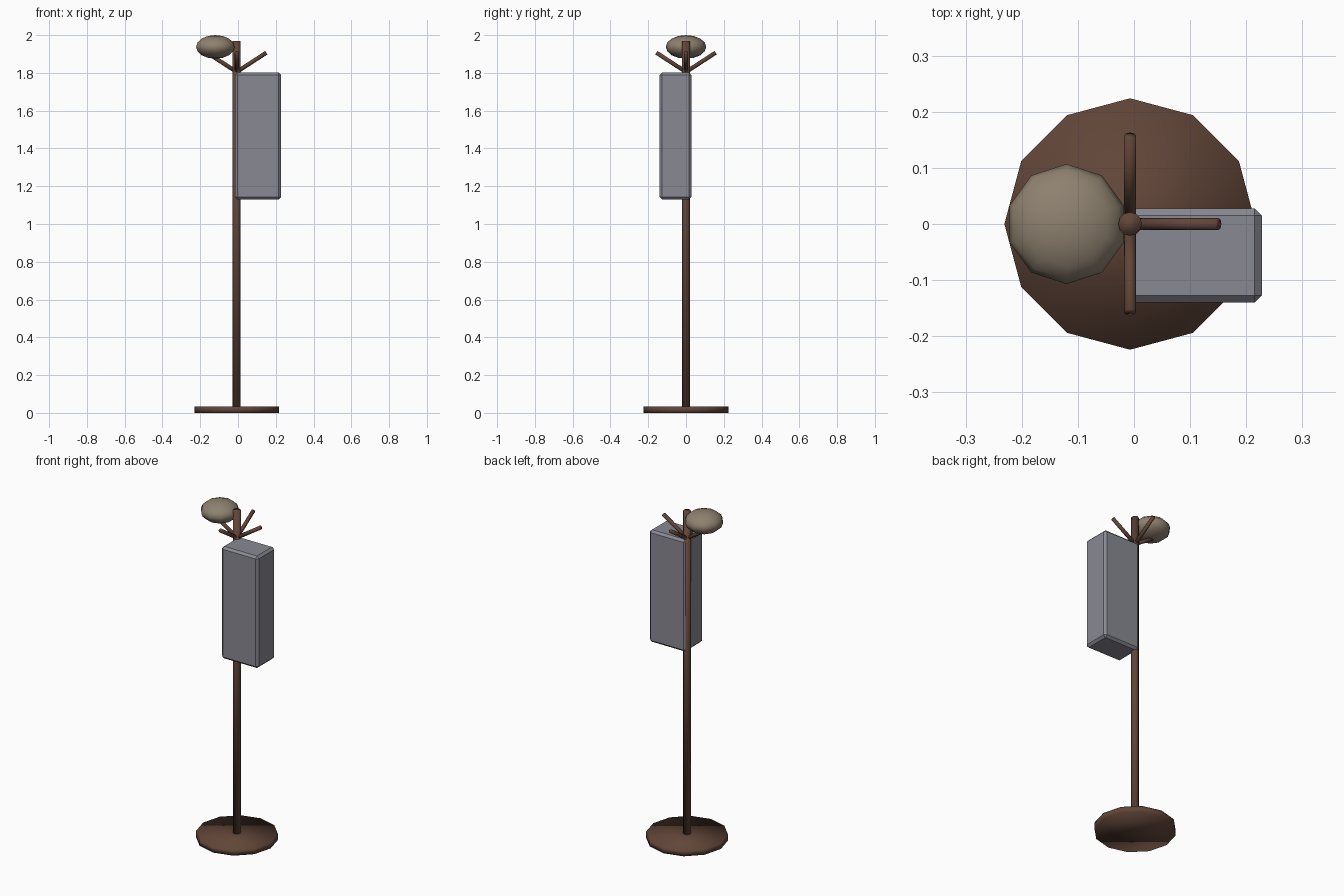
import bpy
from math import pi
from mathutils import Vector

cube = bpy.data.objects.get("Cube")
if cube:
    bpy.data.objects.remove(cube, do_unlink=True)

POLE_X = -0.007


def make_material(name, rgb):
    mat = bpy.data.materials.new(name)
    mat.use_nodes = True
    mat.diffuse_color = (*rgb, 1)
    mat.node_tree.nodes["Principled BSDF"].inputs["Base Color"].default_value = (*rgb, 1)
    return mat


def finish(name, mat, smooth=True):
    obj = bpy.context.object
    obj.name = name
    obj.data.materials.append(mat)
    if smooth:
        bpy.ops.object.shade_smooth()
    return obj


def rod(name, start, end, radius, sides, mat):
    start, end = Vector(start), Vector(end)
    axis = end - start
    bpy.ops.mesh.primitive_cylinder_add(
        vertices=sides, radius=radius, depth=axis.length,
        location=(start + end) / 2,
        rotation=axis.to_track_quat('Z', 'Y').to_euler())
    return finish(name, mat)


brown = make_material("dark brown", (0.12, 0.06, 0.04))
grey = make_material("cool grey", (0.25, 0.25, 0.29))
tan = make_material("dusty tan", (0.27, 0.22, 0.16))

# Base disc and upright pole
rod("base", (POLE_X, 0, 0), (POLE_X, 0, 0.035), 0.224, 12, brown)
rod("pole", (POLE_X, 0, 0.015), (POLE_X, 0, 1.97), 0.021, 12, brown)

# Four pegs slanting up and out from the pole
for side, dx, dy in (("left", 1, 0), ("right", -1, 0), ("back", 0, 1), ("front", 0, -1)):
    rod(side + "_peg", (POLE_X, 0, 1.805),
        (POLE_X + 0.157 * dx, 0.157 * dy, 1.907), 0.011, 8, brown)

# Hanging block with chamfered edges
bpy.ops.mesh.primitive_cube_add(size=1, location=(0.106, -0.056, 1.466))
block = finish("hanging_block", grey, smooth=False)
block.scale = (0.244, 0.168, 0.672)
bpy.ops.object.transform_apply(location=False, rotation=False, scale=True)
bevel = block.modifiers.new("chamfer", 'BEVEL')
bevel.width = 0.013
bevel.segments = 1

# Flattened round cap resting on the right peg
bpy.ops.mesh.primitive_uv_sphere_add(
    segments=10, ring_count=8, radius=1, location=(-0.12, 0, 1.9375))
cap = finish("round_cap", tan)
cap.scale = (0.107, 0.107, 0.0625)
